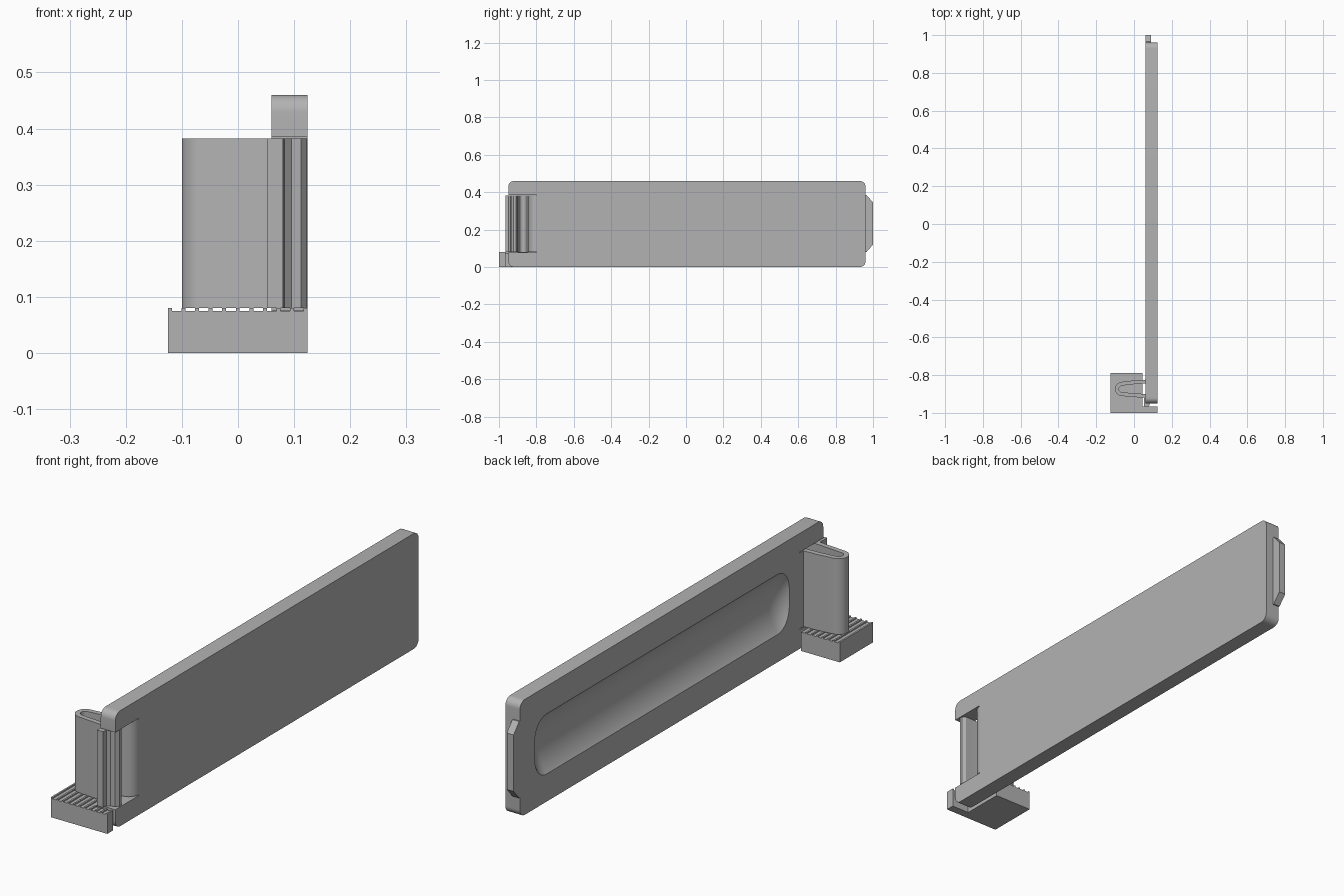
import bpy, bmesh, math
from mathutils import Vector

default = bpy.data.objects.get("Cube")
if default:
    bpy.data.objects.remove(default, do_unlink=True)

grey = bpy.data.materials.new("plain grey")
grey.use_nodes = True
grey.diffuse_color = (0.45, 0.45, 0.45, 1)
grey.node_tree.nodes["Principled BSDF"].inputs["Base Color"].default_value = grey.diffuse_color


def finish(name, bm):
    bmesh.ops.recalc_face_normals(bm, faces=bm.faces)
    mesh = bpy.data.meshes.new(name)
    bm.to_mesh(mesh)
    bm.free()
    mesh.materials.append(grey)
    obj = bpy.data.objects.new(name, mesh)
    bpy.context.collection.objects.link(obj)
    return obj


def prism(name, outline, lo, hi, axis="z"):
    """Extrude a 2D outline: xy along z, or yz along x."""
    bm = bmesh.new()
    if axis == "z":
        points, step = [(a, b, lo) for a, b in outline], (0, 0, hi - lo)
    else:
        points, step = [(lo, a, b) for a, b in outline], (hi - lo, 0, 0)
    face = bm.faces.new([bm.verts.new(p) for p in points])
    extruded = bmesh.ops.extrude_face_region(bm, geom=[face])["geom"]
    bmesh.ops.translate(bm, vec=step, verts=[v for v in extruded if isinstance(v, bmesh.types.BMVert)])
    return finish(name, bm)


def rect(a0, a1, b0, b1):
    return [(a0, b0), (a1, b0), (a1, b1), (a0, b1)]


def arc(cx, cy, rx, ry, start, end, steps=12):
    angles = [math.radians(start + (end - start) * i / steps) for i in range(steps + 1)]
    return [(cx + rx * math.cos(t), cy + ry * math.sin(t)) for t in angles]


def ribbon(path, width):
    """Offset a path to both sides."""
    left, right = [], []
    for i, p in enumerate(path):
        a, b = Vector(path[max(i - 1, 0)]), Vector(path[min(i + 1, len(path) - 1)])
        d = (b - a).normalized()
        n = Vector((d.y, -d.x)) * width / 2
        left.append(tuple(Vector(p) - n))
        right.append(tuple(Vector(p) + n))
    return left, right


def cut(obj, cutter):
    mod = obj.modifiers.new("cut", "BOOLEAN")
    mod.operation = "DIFFERENCE"
    mod.solver = "EXACT"
    mod.object = cutter
    cutter.hide_render = True
    bpy.context.view_layer.objects.active = obj
    bpy.ops.object.modifier_apply(modifier=mod.name)
    bpy.data.objects.remove(cutter, do_unlink=True)


def smooth(obj, angle=30):
    bpy.ops.object.select_all(action="DESELECT")
    obj.select_set(True)
    bpy.context.view_layer.objects.active = obj
    bpy.ops.object.shade_smooth_by_angle(angle=math.radians(angle))


# Long cover plate with rounded corners
y0, y1, height, r = -0.95, 0.96, 0.46, 0.03
corners = [(y1 - r, height - r, 0), (y0 + r, height - r, 90), (y0 + r, r, 180), (y1 - r, r, 270)]
outline = [p for y, z, t in corners for p in arc(y, z, r, r, t, t + 90, 8)]
plate = prism("cover_plate", outline, 0.06, 0.124, "x")

# Open slot for the clip
cut(plate, prism("slot_cutter", rect(-1.1, -0.8, 0.077, 0.385), 0, 0.2, "x"))

# Shallow finger scoop: revolved cutter with rounded ends
profile = arc(0.79, 0.15, 0.08, 0.05, 0, 90) + arc(-0.66, 0.15, 0.08, 0.05, 90, 180)
bm = bmesh.new()
sides = 128
rings = []
for y, rad in profile:
    rings.append([bm.verts.new((-0.1 + rad * math.cos(math.tau * i / sides), y,
                                height / 2 + rad * math.sin(math.tau * i / sides))) for i in range(sides)])
for a, b in zip(rings, rings[1:]):
    for i in range(sides):
        j = (i + 1) % sides
        bm.faces.new((a[i], a[j], b[j], b[i]))
bm.faces.new(rings[0])
bm.faces.new(rings[-1])
cut(plate, finish("scoop_cutter", bm))
smooth(plate, 25)

# Tapered tab on the far end
prism("end_tab", [(0.955, 0.08), (0.965, 0.08), (1, 0.12), (1, 0.345), (0.965, 0.385), (0.955, 0.385)],
      0.06, 0.09, "x")

# Springy U-shaped clip: rounded root, bent ribbon and catch
path = [(0.06, -0.835), (0, -0.838)] + arc(-0.06, -0.873, 0.03, 0.028, 90, 270, 16) + [(0, -0.906), (0.055, -0.91)]
inner, outer = ribbon(path, 0.02)
if inner[0][1] > outer[0][1]:
    inner, outer = outer, inner
catch = [(0.053, -0.965), (0.08, -0.965), (0.083, -0.948), (0.095, -0.937), (0.112, -0.935),
         (0.123, -0.922), (0.123, -0.908), (0.11, -0.9)]
root = arc(0.075, -0.8, 0.049, 0.045, -90, 0, 10) + [(0.06, -0.8)]
clip = prism("spring_clip", outer + catch + inner[::-1] + root, 0.08, 0.382)
smooth(clip)

# Support block wrapping the clip end, with ridges on top
prism("support_block", [(-0.125, -1), (0.124, -1), (0.124, -0.965), (0.045, -0.965), (0.045, -0.79), (-0.125, -0.79)],
      0, 0.075)
for i in range(11):
    x = -0.125 + 0.0242 * i
    back = -0.79 if x < 0.04 else -0.965
    prism(f"support_ridge_{i + 1}", rect(x, x + 0.007, -1, back), 0.07, 0.08)
